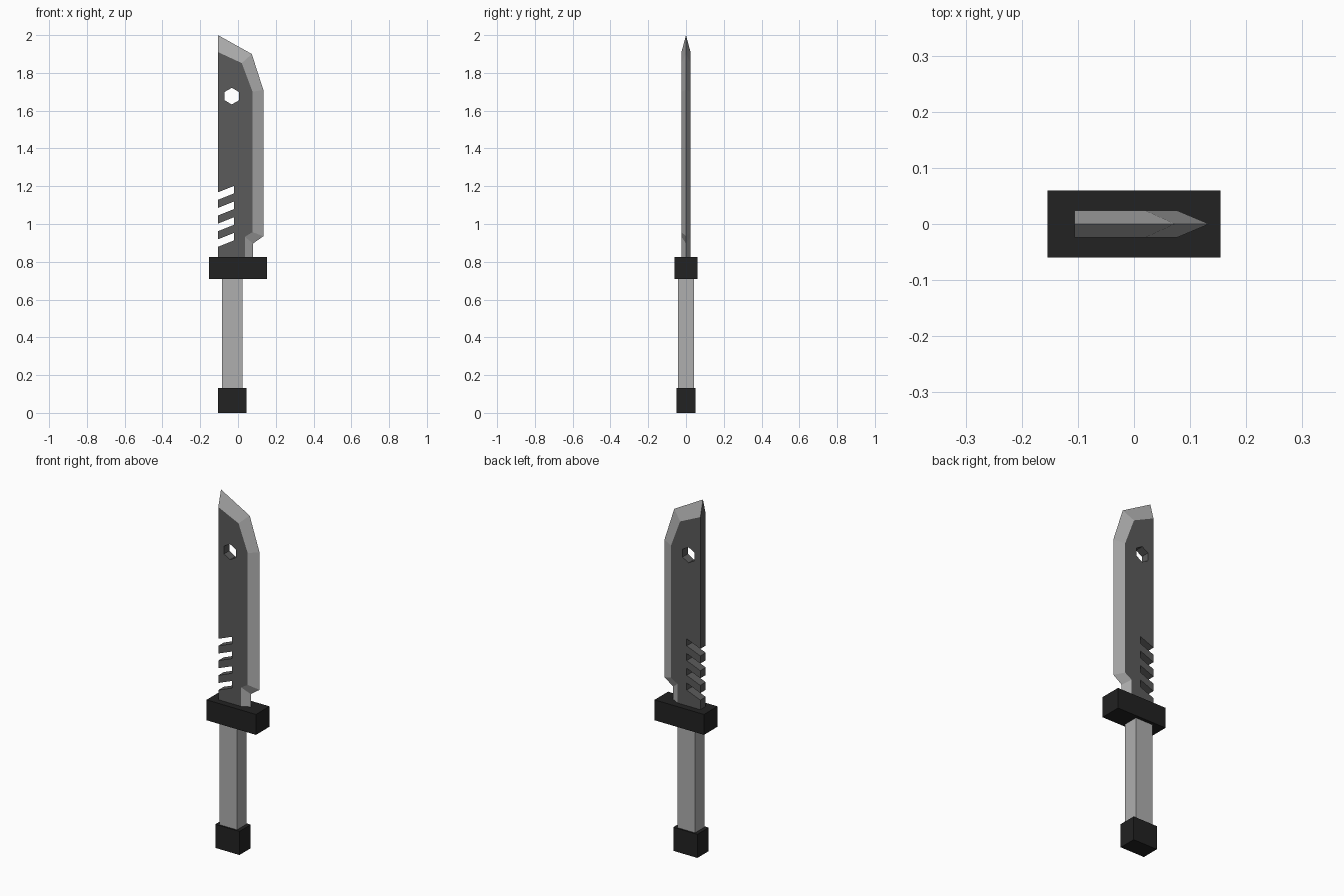
import bpy, bmesh, math

if "Cube" in bpy.data.objects:
    bpy.data.objects.remove(bpy.data.objects["Cube"])


def material(name, v):
    m = bpy.data.materials.new(name)
    m.diffuse_color = (v, v, v, 1)
    m.use_nodes = True
    m.node_tree.nodes["Principled BSDF"].inputs["Base Color"].default_value = m.diffuse_color
    return m


LIGHT = material("light steel", 0.43)
DARK = material("dark steel", 0.105)
BLACK = material("black", 0.016)


def finish(name, bm, mats):
    bmesh.ops.recalc_face_normals(bm, faces=bm.faces[:])
    me = bpy.data.meshes.new(name)
    bm.to_mesh(me)
    bm.free()
    for m in mats:
        me.materials.append(m)
    ob = bpy.data.objects.new(name, me)
    bpy.context.collection.objects.link(ob)
    return ob


def box(name, x0, x1, half_y, z0, z1, mat):
    bm = bmesh.new()
    bmesh.ops.create_cube(bm, size=1)
    for v in bm.verts:
        v.co = ((x0 + x1) / 2 + v.co.x * (x1 - x0), v.co.y * 2 * half_y,
                (z0 + z1) / 2 + v.co.z * (z1 - z0))
    return finish(name, bm, [mat])


def prism(bm, pts, half_y):
    a = [bm.verts.new((x, -half_y, z)) for x, z in pts]
    b = [bm.verts.new((x, half_y, z)) for x, z in pts]
    bm.faces.new(a)
    bm.faces.new(b[::-1])
    for i in range(len(pts)):
        j = (i + 1) % len(pts)
        bm.faces.new((a[i], b[i], b[j], a[j]))


# Pommel, handle and guard
box("pommel", -0.106, 0.044, 0.05, 0, 0.133, BLACK)
box("handle", -0.086, 0.023, 0.042, 0.12, 0.72, LIGHT)
box("guard", -0.154, 0.154, 0.06, 0.71, 0.825, BLACK)

# Blade: sharp outer line in the middle plane, flat cheeks inside it
SPINE, T, BASE = -0.106, 0.024, 0.78
outer = [(SPINE, 2.0), (0.073, 1.9), (0.134, 1.71), (0.134, 0.935), (0.08, 0.897), (0.08, BASE)]
inner = [(SPINE, 1.91), (0.02, 1.852), (0.077, 1.70), (0.077, 0.957), (0.036, 0.932), (0.036, BASE)]
bm = bmesh.new()
edge = [bm.verts.new((x, 0, z)) for x, z in outer]
sides = []
for y in (-T, T):
    cheek = [bm.verts.new((x, y, z)) for x, z in inner]
    heel = bm.verts.new((SPINE, y, BASE))
    bm.faces.new(cheek + [heel])
    for i in range(len(outer) - 1):
        f = bm.faces.new((edge[i], edge[i + 1], cheek[i + 1], cheek[i]))
        f.material_index = 1
    sides.append((cheek, heel))
(cf, hf), (cb, hb) = sides
bm.faces.new((cf[0], edge[0], cb[0], hb, hf))
bm.faces.new((hf, hb, cb[-1], edge[-1], cf[-1]))
blade = finish("blade", bm, [DARK, LIGHT])

# Cutter: hexagonal hole and four slanted spine slots
bm = bmesh.new()
prism(bm, [(-0.033 + 0.044 * math.sin(k * math.pi / 3),
            1.677 + 0.044 * math.cos(k * math.pi / 3)) for k in range(6)], 0.1)
x0, x1 = SPINE - 0.05, -0.021
slope = 0.4
for k in range(4):
    top = 1.202 - 0.083 * k
    drop = slope * (x1 - x0)
    prism(bm, [(x0, top - drop), (x1, top), (x1, top - 0.04), (x0, top - 0.04 - drop)], 0.1)
cutter = finish("blade_cutter", bm, [DARK])
cutter.hide_render = True

mod = blade.modifiers.new("cut", "BOOLEAN")
mod.operation = "DIFFERENCE"
mod.solver = "EXACT"
mod.object = cutter
bpy.context.view_layer.objects.active = blade
bpy.ops.object.modifier_apply(modifier=mod.name)
bpy.data.objects.remove(cutter)
